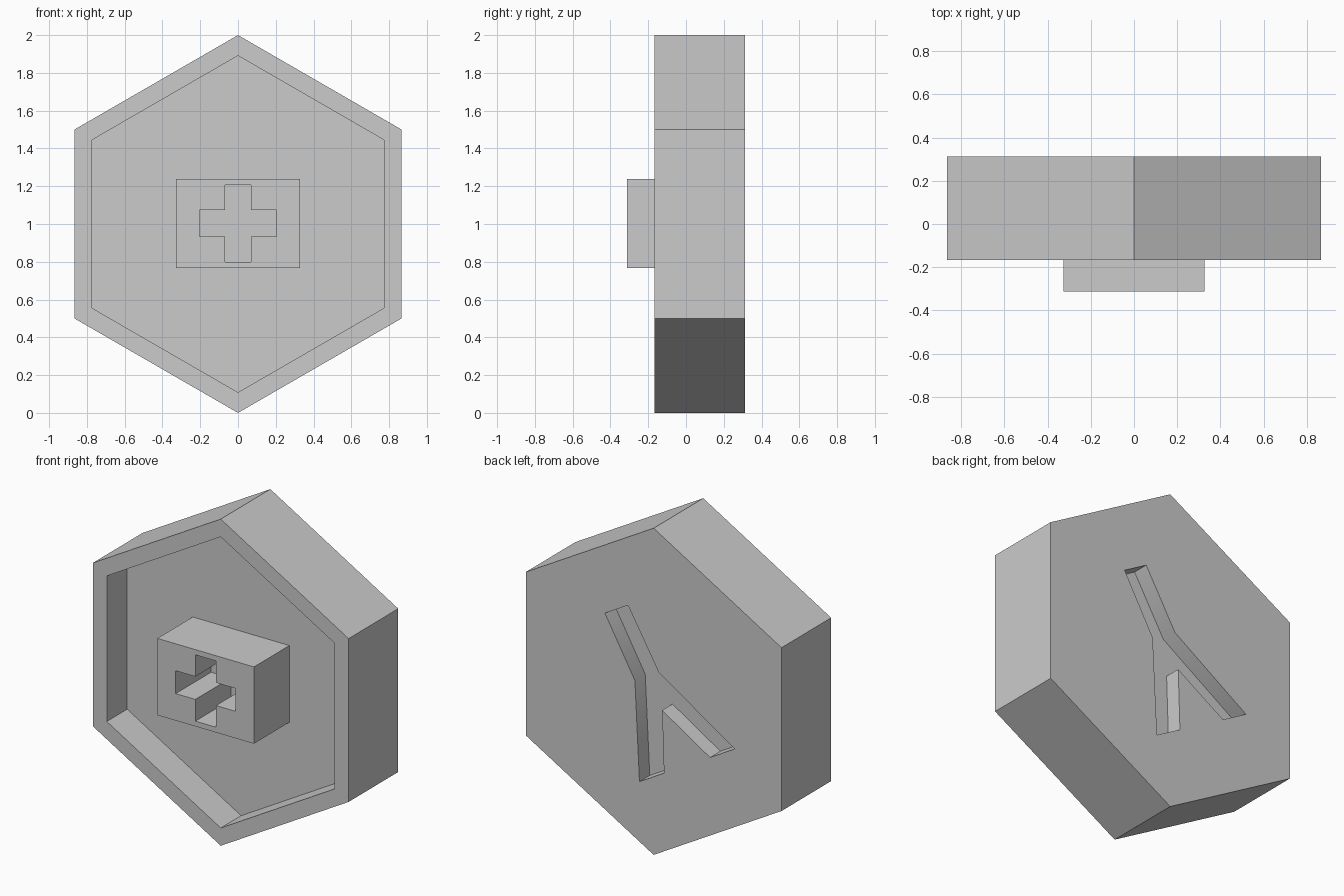
import bpy, bmesh, math
from mathutils import Vector

cube = bpy.data.objects.get("Cube")
if cube:
    bpy.data.objects.remove(cube, do_unlink=True)

# Single plain grey
grey = bpy.data.materials.new("plain_grey")
grey.use_nodes = True
grey.diffuse_color = (0.6, 0.6, 0.6, 1)
grey.node_tree.nodes["Principled BSDF"].inputs["Base Color"].default_value = (0.6, 0.6, 0.6, 1)

FRONT, FLOOR, BACK = -0.167, 0.03, 0.313
MID = 1.0
OVER = 0.1  # how far cutters stick out


def prism(name, outline, y0, y1):
    """Extrude an (x, z) outline around the centre height from y0 to y1."""
    bm = bmesh.new()
    face = bm.faces.new([bm.verts.new((x, y0, MID + z)) for x, z in outline])
    ext = bmesh.ops.extrude_face_region(bm, geom=[face])
    moved = [g for g in ext["geom"] if isinstance(g, bmesh.types.BMVert)]
    bmesh.ops.translate(bm, verts=moved, vec=(0, y1 - y0, 0))
    bmesh.ops.recalc_face_normals(bm, faces=bm.faces)
    mesh = bpy.data.meshes.new(name)
    bm.to_mesh(mesh)
    bm.free()
    mesh.materials.append(grey)
    obj = bpy.data.objects.new(name, mesh)
    bpy.context.collection.objects.link(obj)
    return obj


def activate(obj):
    bpy.ops.object.select_all(action="DESELECT")
    obj.select_set(True)
    bpy.context.view_layer.objects.active = obj


def cut(obj, cutter):
    """Subtract the cutter from the object, then discard it."""
    mod = obj.modifiers.new("cut", "BOOLEAN")
    mod.operation, mod.solver, mod.object = "DIFFERENCE", "EXACT", cutter
    activate(obj)
    bpy.ops.object.modifier_apply(modifier=mod.name)
    bpy.data.objects.remove(cutter, do_unlink=True)


def hexagon(r):
    return [(r * math.sin(i * math.pi / 3), r * math.cos(i * math.pi / 3)) for i in range(6)]


# Hexagonal body with a shallow tray in the front
body = prism("hexagon_body", hexagon(1.0), FRONT, BACK)
cut(body, prism("tray_cutter", hexagon(0.891), FRONT - OVER, FLOOR))

# Forked groove in the back: half outline (along, across), mirrored about its tilted axis
half = [(0.504, 0.09), (0.093, 0.093), (-0.452, 0.372), (-0.452, 0.18)]
fork = half + [(-0.115, 0)] + [(s, -t) for s, t in reversed(half)]
along = Vector((math.cos(math.pi / 3), math.sin(math.pi / 3)))
across = Vector((along.y, -along.x))
groove = [tuple(along * s + across * t) for s, t in fork]
cut(body, prism("groove_cutter", groove, BACK - 0.1, BACK + OVER))

# Raised block standing on the tray floor, with a cross-shaped socket
block = prism("socket_block", [(-0.327, -0.232), (0.327, -0.232), (0.327, 0.238), (-0.327, 0.238)],
              -BACK, FLOOR)
a, b = 0.07, 0.203
cross = [(-a, -b), (a, -b), (a, -a), (b, -a), (b, a), (a, a),
         (a, b), (-a, b), (-a, a), (-b, a), (-b, -a), (-a, -a)]
cut(block, prism("cross_cutter", [(x, z + 0.003) for x, z in cross], -BACK - OVER, FLOOR + OVER))

for obj in (body, block):
    activate(obj)
    bpy.ops.object.shade_smooth_by_angle(angle=math.radians(30))
